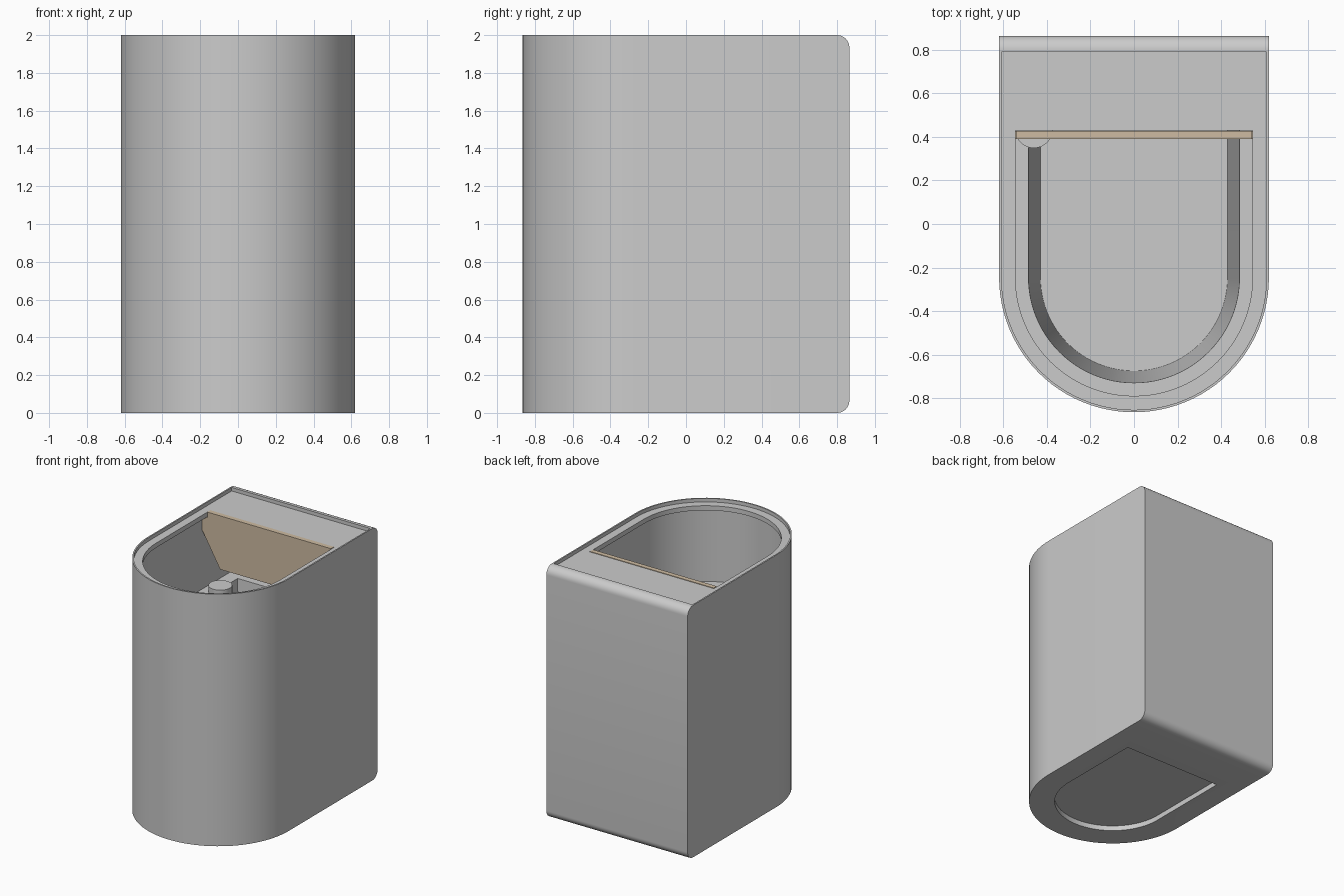
import bpy, bmesh, math

if "Cube" in bpy.data.objects:
    bpy.data.objects.remove(bpy.data.objects["Cube"])

CY = -0.245   # centre of the rounded front


def finish(name, bm):
    bmesh.ops.recalc_face_normals(bm, faces=bm.faces[:])
    me = bpy.data.meshes.new(name)
    bm.to_mesh(me)
    bm.free()
    ob = bpy.data.objects.new(name, me)
    bpy.context.collection.objects.link(ob)
    return ob


def u_points(r, back, n=48):
    arc = [(r * math.cos(math.pi + math.pi * i / n),
            CY + r * math.sin(math.pi + math.pi * i / n)) for i in range(n + 1)]
    return arc + [(r, back), (-r, back)]


def loft(name, low, z0, high, z1, bevel_back=0):
    """Solid between two outlines with the same number of points."""
    bm = bmesh.new()
    a = [bm.verts.new((x, y, z0)) for x, y in low]
    b = [bm.verts.new((x, y, z1)) for x, y in high]
    bm.faces.new(a[::-1])
    bm.faces.new(b)
    for i in range(len(a)):
        j = (i + 1) % len(a)
        bm.faces.new((a[i], a[j], b[j], b[i]))
    if bevel_back:
        ymax = max(p[1] for p in low)
        edges = [e for e in bm.edges
                 if all(abs(v.co.y - ymax) < 1e-5 for v in e.verts)
                 and abs(e.verts[0].co.z - e.verts[1].co.z) < 1e-5]
        bmesh.ops.bevel(bm, geom=edges, offset=bevel_back, segments=8,
                        profile=0.5, affect='EDGES')
    return finish(name, bm)


def u_prism(name, r, back, z0, z1, r_top=None, back_top=None, bevel_back=0):
    return loft(name, u_points(r, back), z0,
                u_points(r_top or r, back_top or back), z1, bevel_back)


# Outer housing with rounded rear edges
body = u_prism("housing", 0.62, 0.865, 0, 2, bevel_back=0.065)

# Hollows: lid recess, top opening, upper chamber, tapered liner, base recess
cutters = [
    u_prism("cut_lid_recess", 0.609, 0.79, 1.972, 2.2),
    u_prism("cut_opening", 0.545, 0.43, 1.9, 2.3),
    u_prism("cut_chamber", 0.59, 0.82, 1.35, 1.935),
    u_prism("cut_liner", 0.43, 0.63, 0.08, 1.4, 0.487, 0.69),
    u_prism("cut_base_recess", 0.43, 0.44, -0.2, 0.04),
]
for c in cutters:
    m = body.modifiers.new(c.name, 'BOOLEAN')
    m.operation = 'DIFFERENCE'
    m.solver = 'EXACT'
    m.object = c
    c.hide_render = True
bpy.context.view_layer.objects.active = body
body.select_set(True)
for m in list(body.modifiers):
    bpy.ops.object.modifier_apply(modifier=m.name)
for c in cutters:
    bpy.data.objects.remove(c)

# Post at the rear left of the liner
bm = bmesh.new()
bmesh.ops.create_cone(bm, cap_ends=True, segments=40, radius1=0.086,
                      radius2=0.086, depth=1.32)
bmesh.ops.translate(bm, verts=bm.verts, vec=(-0.46, 0.435, 0.74))
post = finish("inner_post", bm)

# Tan divider panel behind the opening, with clipped lower corners
half = [(0.43, 1.55), (0.588, 1.82), (0.588, 1.933), (0.543, 1.933), (0.543, 1.975)]
outline = half + [(-x, z) for x, z in reversed(half)]
bm = bmesh.new()
face = bm.faces.new([bm.verts.new((x, 0.39, z)) for x, z in outline])
ext = bmesh.ops.extrude_face_region(bm, geom=[face])
bmesh.ops.translate(bm, vec=(0, 0.038, 0),
                    verts=[v for v in ext["geom"] if isinstance(v, bmesh.types.BMVert)])
panel = finish("divider_panel", bm)
tan = bpy.data.materials.new("tan")
tan.diffuse_color = (0.62, 0.50, 0.36, 1)
tan.use_nodes = True
tan.node_tree.nodes["Principled BSDF"].inputs["Base Color"].default_value = tan.diffuse_color
panel.data.materials.append(tan)

# Smooth curved walls, keep edges crisp
for ob in (body, post):
    bpy.ops.object.select_all(action='DESELECT')
    ob.select_set(True)
    bpy.context.view_layer.objects.active = ob
    bpy.ops.object.shade_smooth_by_angle(angle=math.radians(30))
